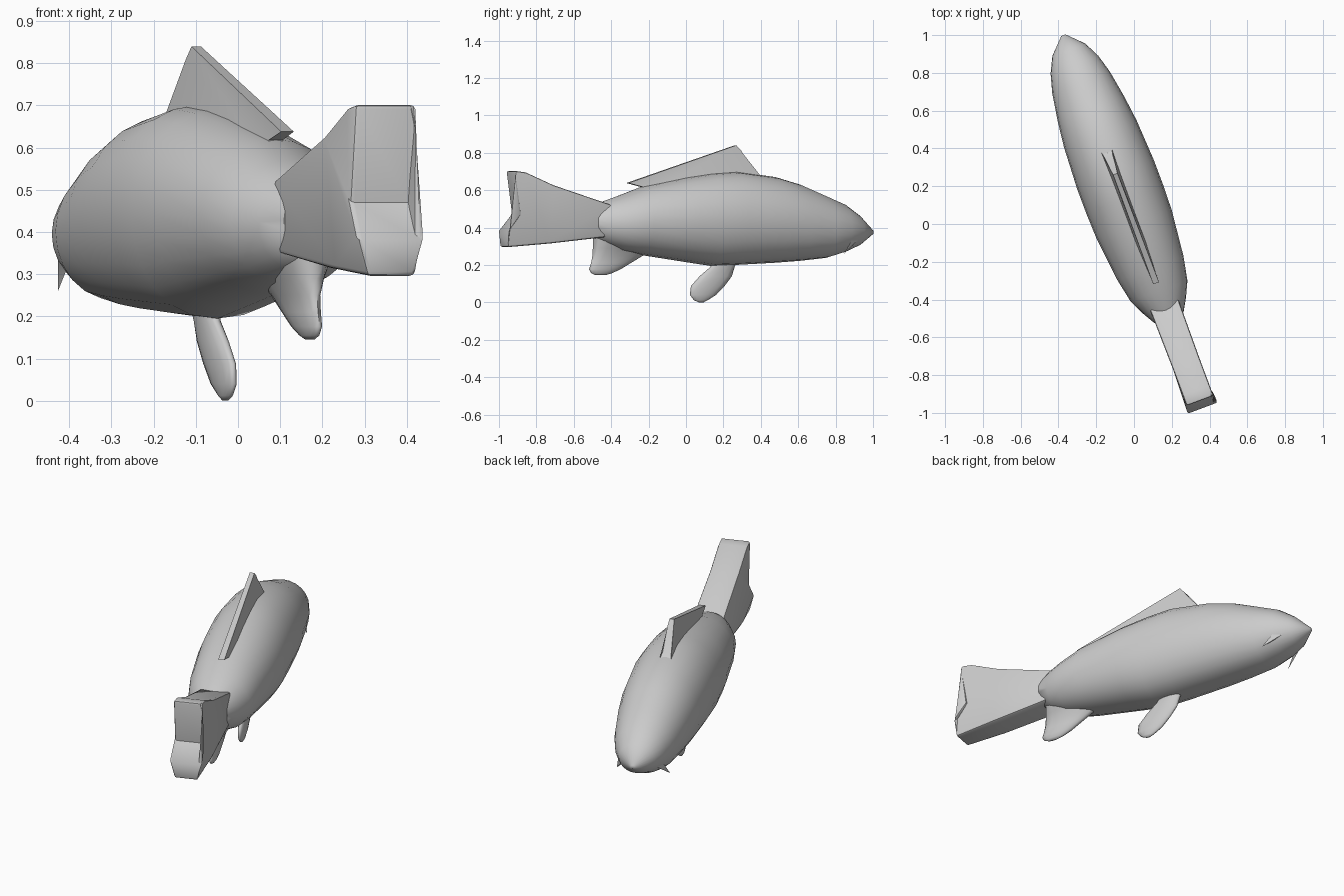
import bpy, bmesh
from math import cos, sin, pi, radians

if "Cube" in bpy.data.objects:
    bpy.data.objects.remove(bpy.data.objects["Cube"])

YAW = radians(20.5)  # fish lies diagonally; everything is built along local y


def finish(name, bm, angle=40, bevel=0.0):
    bmesh.ops.recalc_face_normals(bm, faces=bm.faces)
    mesh = bpy.data.meshes.new(name)
    bm.to_mesh(mesh)
    bm.free()
    ob = bpy.data.objects.new(name, mesh)
    bpy.context.collection.objects.link(ob)
    ob.rotation_euler.z = YAW
    bpy.ops.object.select_all(action='DESELECT')
    ob.select_set(True)
    bpy.context.view_layer.objects.active = ob
    if bevel:
        mod = ob.modifiers.new("round_edges", 'BEVEL')
        mod.width, mod.segments, mod.limit_method = bevel, 2, 'ANGLE'
        mod.angle_limit = radians(50)
        bpy.ops.object.modifier_apply(modifier=mod.name)
    bpy.ops.object.shade_smooth_by_angle(angle=radians(angle))
    return ob


def loft(name, rings, angle=60):
    bm = bmesh.new()
    loops = [[bm.verts.new(p) for p in ring] for ring in rings]
    n = len(loops[0])
    for a, b in zip(loops, loops[1:]):
        for i in range(n):
            j = (i + 1) % n
            bm.faces.new((a[i], a[j], b[j], b[i]))
    bm.faces.new(loops[0])
    bm.faces.new(loops[-1])
    return finish(name, bm, angle)


def plate(name, profile, angle=40, bevel=0.0):
    """Side outline of (y, z, half thickness) given width across x."""
    bm = bmesh.new()
    left = [bm.verts.new((-t, y, z)) for y, z, t in profile]
    right = [bm.verts.new((t, y, z)) for y, z, t in profile]
    n = len(profile)
    for i in range(n):
        j = (i + 1) % n
        bm.faces.new((left[i], left[j], right[j], right[i]))
    for side in (left, right):
        face = bm.faces.new(side)
        bmesh.ops.triangulate(bm, faces=[face])
    return finish(name, bm, angle, bevel)


# Body: y, top, bottom, half width
stations = [
    (1.067, .385, .365, .012), (.985, .465, .305, .093), (.90, .525, .268, .135),
    (.80, .567, .238, .163), (.65, .63, .222, .188), (.51, .67, .212, .205),
    (.28, .70, .20, .217), (.14, .69, .195, .217), (0, .67, .215, .213),
    (-.25, .62, .252, .186), (-.38, .572, .275, .16), (-.46, .545, .305, .122),
    (-.53, .51, .345, .082)]


def body_ring(y, top, bottom, hw, n=24):
    mid, rz, ring = (top + bottom) / 2, (top - bottom) / 2, []
    for k in range(n):
        c, s = cos(2 * pi * k / n), sin(2 * pi * k / n)
        e = 1.0 if s > 0 else 0.88  # fuller belly
        x = hw * abs(c) ** e * (1 if c > 0 else -1)
        ring.append((x, y, mid + rz * s))
    return ring


loft("body", [body_ring(*st) for st in stations])

# Tail: thick forked plate
plate("tail_fin", [
    (-.45, .52, .08), (-.78, .626, .076), (-.94, .695, .076), (-1.0, .703, .076),
    (-.968, .47, .078), (-1.04, .38, .085), (-1.04, .295, .06),
    (-.80, .315, .075), (-.45, .353, .08)], bevel=.02)

# Dorsal fin: triangle with overhanging rear point
plate("dorsal_fin", [
    (.42, .67, .03), (.38, .70, .022), (.31, .81, .016), (.283, .84, .012),
    (-.335, .638, .016), (-.255, .618, .018), (-.255, .57, .03)], angle=30)


# Lower fins: flattened lofts, sections of z, rear y, front y, half thickness
def lower_fin(name, sections, n=14):
    rings = []
    for z, a, b, t in sections:
        rings.append([(t * sin(2 * pi * k / n),
                       (a + b) / 2 + (b - a) / 2 * cos(2 * pi * k / n), z)
                      for k in range(n)])
    loft(name, rings, 80)


lower_fin("pelvic_fin", [
    (.24, .15, .30, .03), (.19, .14, .278, .023), (.14, .078, .262, .022),
    (.087, .028, .22, .021), (.04, .022, .172, .018), (.012, .045, .125, .012),
    (0, .072, .10, .005)])
lower_fin("anal_fin", [
    (.35, -.53, -.14, .09), (.29, -.532, -.19, .055), (.25, -.534, -.245, .032),
    (.21, -.542, -.315, .026), (.176, -.554, -.375, .021),
    (.155, -.54, -.425, .014), (.145, -.515, -.46, .006)])

# Barbels: small spikes either side of the mouth
for side, label in ((-1, "left"), (1, "right")):
    bm = bmesh.new()
    base = [bm.verts.new((side * x, y, z)) for x, y, z in
            ((.09, .95, .335), (.115, .91, .345), (.10, .90, .305))]
    tip = bm.verts.new((side * .138, .85, .26))
    bm.faces.new(base)
    for i in range(3):
        bm.faces.new((base[i], base[(i + 1) % 3], tip))
    finish("barbel_" + label, bm, 30)
